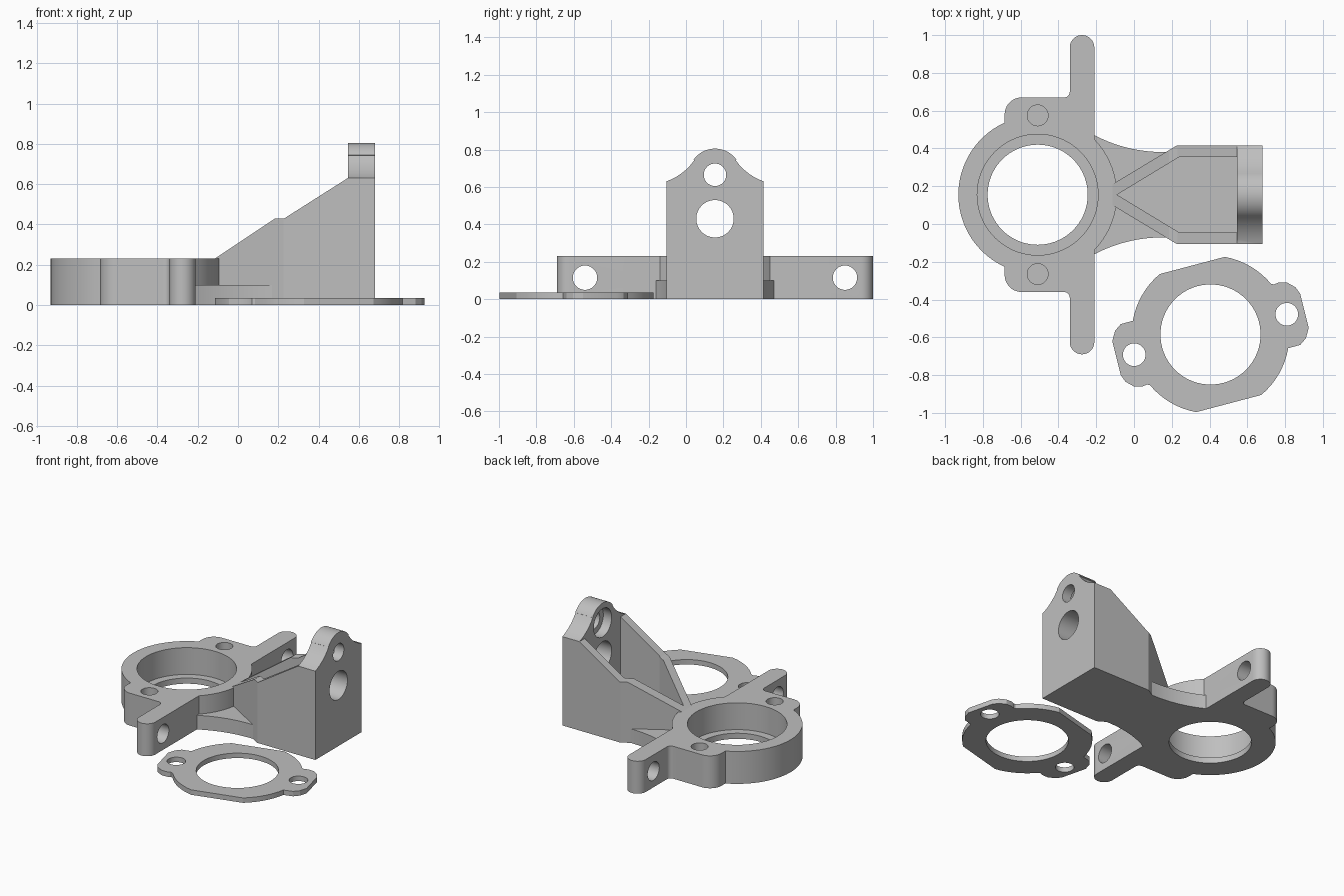
import bpy, bmesh
from math import radians, degrees, cos, sin, acos, asin, pi

cube = bpy.data.objects.get("Cube")
if cube:
    bpy.data.objects.remove(cube, do_unlink=True)

grey = bpy.data.materials.new("plain grey")
grey.use_nodes = True
colour = (0.52, 0.52, 0.52, 1)
grey.diffuse_color = colour
grey.node_tree.nodes["Principled BSDF"].inputs["Base Color"].default_value = colour

AXIS = {"x": lambda u, v, w: (w, u, v),
        "y": lambda u, v, w: (u, w, v),
        "z": lambda u, v, w: (u, v, w)}


def arc(cx, cy, r, a, b, step=5):
    n = max(2, round(abs(b - a) / step))
    angles = [radians(a + (b - a) * i / n) for i in range(n + 1)]
    return [(cx + r * cos(t), cy + r * sin(t)) for t in angles]


def circle(cx, cy, r):
    return arc(cx, cy, r, 0, 360)[:-1]


def prism(name, points, lo, hi, axis="z"):
    """Extrude a closed outline along an axis."""
    bm = bmesh.new()
    low = [bm.verts.new(AXIS[axis](u, v, lo)) for u, v in points]
    high = [bm.verts.new(AXIS[axis](u, v, hi)) for u, v in points]
    bm.faces.new(low)
    bm.faces.new(high)
    for i in range(len(points)):
        j = (i + 1) % len(points)
        bm.faces.new((low[i], low[j], high[j], high[i]))
    bmesh.ops.recalc_face_normals(bm, faces=bm.faces)
    mesh = bpy.data.meshes.new(name)
    bm.to_mesh(mesh)
    bm.free()
    mesh.materials.append(grey)
    obj = bpy.data.objects.new(name, mesh)
    bpy.context.collection.objects.link(obj)
    return obj


def combine(obj, other, operation):
    """Apply a boolean and remove the second solid."""
    mod = obj.modifiers.new("boolean", "BOOLEAN")
    mod.operation, mod.object, mod.solver = operation, other, "EXACT"
    bpy.context.view_layer.objects.active = obj
    bpy.ops.object.modifier_apply(modifier=mod.name)
    bpy.data.objects.remove(other, do_unlink=True)


def cut(obj, points, lo, hi, axis="z"):
    combine(obj, prism("cutter", points, lo, hi, axis), "DIFFERENCE")


def finish(obj):
    bpy.ops.object.select_all(action="DESELECT")
    obj.select_set(True)
    bpy.context.view_layer.objects.active = obj
    bpy.ops.object.shade_smooth_by_angle(angle=radians(25))


CX, CY, R, TOP = -0.51, 0.155, 0.42, 0.23


def mirrored(half):
    """Close a half outline over the bracket's centre line."""
    other = [(x, -y) for x, y in reversed(half) if abs(y) > 1e-5]
    return [(x, y + CY) for x, y in half + other]


# Ring housing with two screw ears and two side arms
half = arc(CX, 0, R, 180, degrees(acos(-0.175 / R)))
half += arc(CX - 0.085, 0.425, 0.09, 180, 90, 10)
half += arc(CX + 0.14, 0.545, 0.03, 270, 360, 15)
half += arc(CX + 0.235, 0.78, 0.065, 180, 0, 10)
half += arc(CX, 0, R, degrees(acos(0.3 / R)), 0)
body = prism("ring_mount_with_bracket", mirrored(half), 0, TOP)

# Triangular bracket walls around an open pocket
bracket = prism("bracket", mirrored([(-0.16, 0.028), (0.225, 0.26), (0.6, 0.26)]), 0, 1)
side = [(-0.3, -0.1), (0.7, -0.1), (0.7, 0.63), (0.545, 0.63),
        (0.23, 0.43), (0.185, 0.43), (-0.115, TOP), (-0.3, 0.107)]
combine(bracket, prism("side_profile", side, -1, 1, "y"), "INTERSECT")
cut(bracket, mirrored([(-0.09, 0), (0.24, 0.2), (0.58, 0.2)]), 0.1, 1)

# Upright end plate with a domed top
dome = 0.665
bell = [(0.26, 0)] + arc(0.36, 0.917, 0.304, 250.8, 215)
bell += arc(0, dome, 0.14, 35, 90)
outline = bell + [(-y, z) for y, z in reversed(bell[:-1])]
plate = prism("end_plate", [(y + CY, z) for y, z in outline], 0.545, 0.68, "x")
combine(bracket, plate, "UNION")

# Low curved web joining the bracket to the ring
web_half = [(-0.27, 0.32)] + arc(0.15, 0.996, 0.77, 242, 270, 3) + [(0.18, 0.226)]
web = prism("web", mirrored(web_half), 0, 0.1)
combine(body, web, "UNION")
combine(body, bracket, "UNION")

# Stepped bore, blind screw holes and arm holes
cut(body, circle(CX, CY, 0.265), -0.1, 0.5)
cut(body, circle(CX, CY, 0.32), 0.04, 0.5)
for s in (-1, 1):
    cut(body, circle(CX, CY + s * 0.42, 0.055), 0.05, 0.5)
    cut(body, circle(CY + s * 0.695, 0.115, 0.065), -0.5, -0.1, "x")

# End plate holes, the upper one counterbored from inside
cut(body, circle(CY, 0.43, 0.1), 0.5, 0.8, "x")
cut(body, circle(CY, dome, 0.06), 0.5, 0.8, "x")
cut(body, circle(CY, dome, 0.1), 0.5, 0.61, "x")
finish(body)

# Flat gasket: half the outline repeated by a half turn
GX, GY = 0.405, -0.585
turn = arc(0, 0, 0.418, 130, 170)
turn += [(-0.475, 0.055), (-0.505, 0.02), (-0.52, -0.035), (-0.475, -0.215),
         (-0.45, -0.25), (-0.405, -0.275), (-0.36, -0.275), (-0.335, -0.265)]
turn += arc(0, 0, 0.418, 220, 259.5)
outline = [(GX + s * x, GY + s * y) for s in (1, -1) for x, y in turn]
gasket = prism("gasket", outline, 0, 0.035)
cut(gasket, circle(GX, GY, 0.265), -0.1, 0.1)
for s in (-1, 1):
    cut(gasket, circle(GX + s * 0.404, GY + s * 0.107, 0.06), -0.1, 0.1)
finish(gasket)
